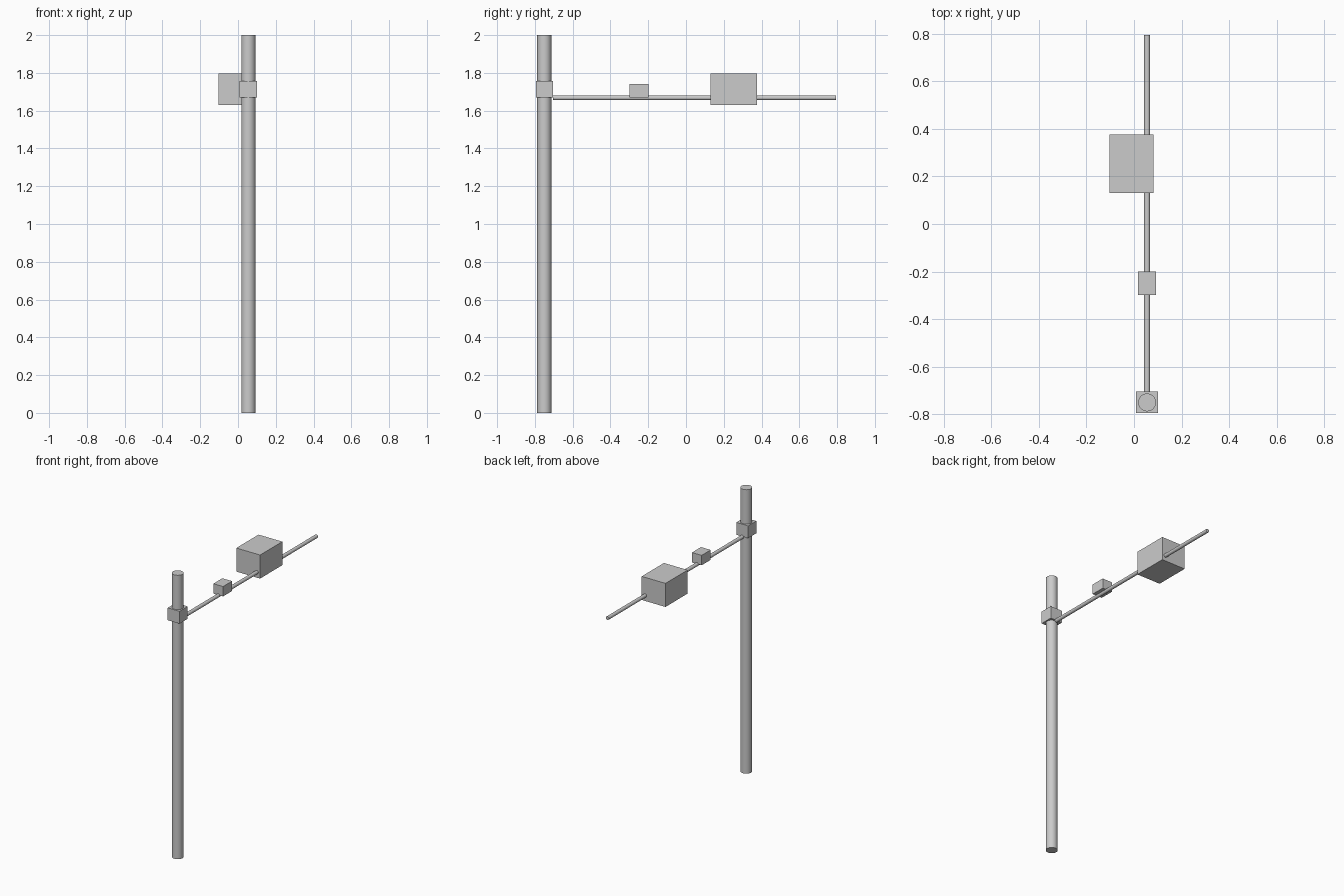
import bpy
import math

if "Cube" in bpy.data.objects:
    bpy.data.objects.remove(bpy.data.objects["Cube"])

AXIS_X = 0.055   # shared x position of pole and arm


def box(name, lo, hi):
    """Box spanning two opposite corners."""
    bpy.ops.mesh.primitive_cube_add(
        size=1, location=[(a + b) / 2 for a, b in zip(lo, hi)])
    ob = bpy.context.object
    ob.name = name
    ob.scale = [b - a for a, b in zip(lo, hi)]
    bpy.ops.object.transform_apply(location=False, rotation=False, scale=True)
    return ob


def rod(name, radius, length, location, rotation=(0, 0, 0)):
    """Smooth round bar with crisp end caps."""
    bpy.ops.mesh.primitive_cylinder_add(
        vertices=32, radius=radius, depth=length,
        location=location, rotation=rotation)
    ob = bpy.context.object
    ob.name = name
    bpy.ops.object.shade_smooth_by_angle(angle=math.radians(30))
    return ob


# Upright pole
rod("pole", 0.0375, 2.0, (AXIS_X, -0.75, 1.0))

# Horizontal arm running back from the clamp
rod("arm", 0.0125, 1.5, (AXIS_X, 0.045, 1.668), (math.pi / 2, 0, 0))

# Clamp block around the pole
box("pole_clamp", (AXIS_X - 0.046, -0.795, 1.671), (AXIS_X + 0.046, -0.704, 1.758))

# Small block sitting on the arm
box("small_block", (AXIS_X - 0.0375, -0.299, 1.671), (AXIS_X + 0.0375, -0.199, 1.741))

# Large housing pierced by the arm, offset to the left
box("large_housing", (-0.104, 0.130, 1.63), (0.081, 0.377, 1.796))
